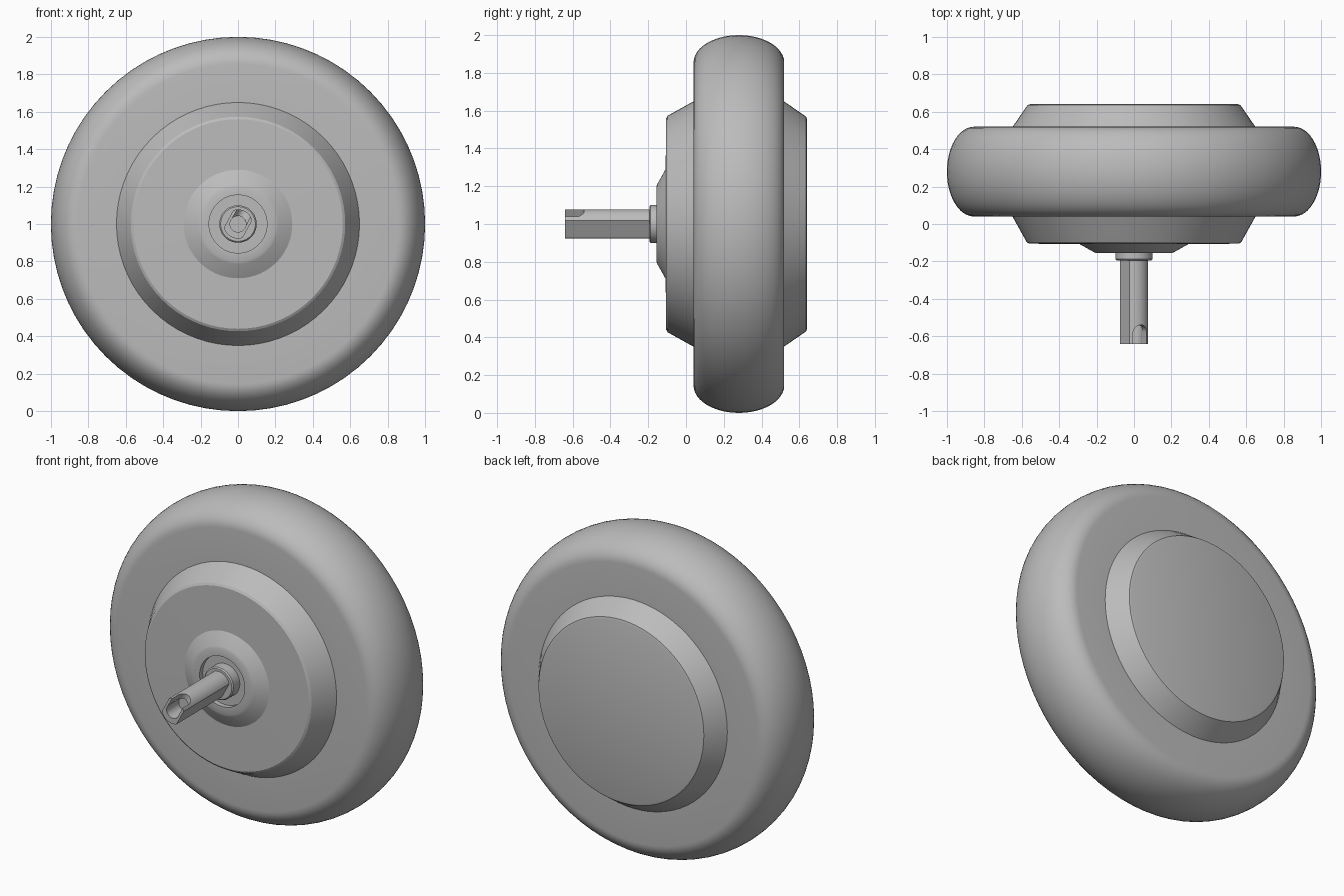
import bpy, bmesh, math
from mathutils import Vector, Matrix

if "Cube" in bpy.data.objects:
    bpy.data.objects.remove(bpy.data.objects["Cube"], do_unlink=True)

AXLE = Vector((0, 0, 1))      # wheel axis runs along y through here
SEGMENTS = 72

grey = bpy.data.materials.new("plain_grey")
grey.use_nodes = True
grey.diffuse_color = (0.5, 0.5, 0.5, 1)
grey.node_tree.nodes["Principled BSDF"].inputs["Base Color"].default_value = (0.5, 0.5, 0.5, 1)


def finish(name, bm, angle=35):
    bmesh.ops.recalc_face_normals(bm, faces=bm.faces)
    mesh = bpy.data.meshes.new(name)
    bm.to_mesh(mesh)
    bm.free()
    mesh.materials.append(grey)
    obj = bpy.data.objects.new(name, mesh)
    bpy.context.collection.objects.link(obj)
    obj.location = AXLE
    smooth(obj, angle)
    return obj


def smooth(obj, angle=35):
    bpy.ops.object.select_all(action="DESELECT")
    obj.select_set(True)
    bpy.context.view_layer.objects.active = obj
    bpy.ops.object.shade_smooth_by_angle(angle=math.radians(angle))


def lathe(name, profile, angle=35):
    """Turn (radius, y) points around the y axis."""
    bm = bmesh.new()
    verts = [bm.verts.new((r, y, 0)) for r, y in profile]
    edges = [bm.edges.new(pair) for pair in zip(verts, verts[1:])]
    bmesh.ops.spin(bm, geom=verts + edges, cent=(0, 0, 0), axis=(0, 1, 0),
                   angle=math.tau, steps=SEGMENTS, use_merge=True)
    bmesh.ops.remove_doubles(bm, verts=bm.verts, dist=0.0001)
    return finish(name, bm, angle)


def prism(name, points, depth):
    """Extrude a closed outline of 3D points along a vector."""
    bm = bmesh.new()
    face = bm.faces.new([bm.verts.new(p) for p in points])
    new = bmesh.ops.extrude_face_region(bm, geom=[face])["geom"]
    bmesh.ops.translate(bm, vec=depth, verts=[v for v in new if isinstance(v, bmesh.types.BMVert)])
    return finish(name, bm)


def cut(target, cutter):
    mod = target.modifiers.new("cut", "BOOLEAN")
    mod.operation, mod.solver, mod.object = "DIFFERENCE", "EXACT", cutter
    bpy.context.view_layer.objects.active = target
    bpy.ops.object.modifier_apply(modifier=mod.name)
    bpy.data.objects.remove(cutter, do_unlink=True)


# Tyre: flat sidewalls joined by an elliptical tread
MID, HALF, SHOULDER = 0.28, 0.24, 0.855
tread = []
for i in range(25):
    a = math.pi * i / 24
    tread.append((SHOULDER + (1 - SHOULDER) * math.sin(a), MID - HALF * math.cos(a)))
lathe("tyre", [(0.6, MID - HALF)] + tread + [(0.6, MID + HALF)])

# Hub: tapered drum with soft rims, closed back, stepped front boss and seal recess
lathe("hub", [(0, 0.64), (0.555, 0.64), (0.568, 0.636), (0.576, 0.625), (0.655, 0.51),
              (0.655, 0.05), (0.58, -0.085), (0.573, -0.097), (0.56, -0.105),
              (0.29, -0.108), (0.215, -0.15), (0.2, -0.156), (0.155, -0.156),
              (0.155, -0.125), (0, -0.125)], angle=28)

# Collar around the shaft
lathe("shaft_collar", [(0, -0.11), (0.1, -0.11), (0.1, -0.187), (0.093, -0.194), (0, -0.194)])

# Shaft: round bar with two opposite flats, slightly turned
FLAT = Vector((0.88, 0, -0.475)).normalized()
UP = Vector((0.475, 0, 0.88)).normalized()
RADIUS, HALF_FLAT, TIP = 0.078, 0.057, -0.64
half_arc = math.acos(HALF_FLAT / RADIUS)
outline = []
for side in (1, -1):
    for i in range(17):
        a = half_arc + (math.pi - 2 * half_arc) * i / 16
        outline.append(side * RADIUS * (FLAT * math.cos(a) + UP * math.sin(a)) + Vector((0, TIP, 0)))
shaft = prism("shaft", outline, Vector((0, 0.53, 0)))

# Cable bore in the tip and round-ended slot opening to one side
bore = [0.043 * (FLAT * math.cos(a) + UP * math.sin(a)) + Vector((0, TIP - 0.05, 0))
        for a in (math.tau * i / 32 for i in range(32))]
cut(shaft, prism("bore_cutter", bore, Vector((0, 0.17, 0))))
SLOT = 0.041
slot = [FLAT * SLOT + Vector((0, TIP - 0.05, 0))]
for i in range(17):
    a = math.pi * i / 16
    slot.append(FLAT * SLOT * math.cos(a) + Vector((0, TIP + 0.06 + SLOT * math.sin(a), 0)))
slot.append(-FLAT * SLOT + Vector((0, TIP - 0.05, 0)))
cut(shaft, prism("slot_cutter", [p + UP * 0.015 for p in slot], UP * 0.15))
smooth(shaft)
